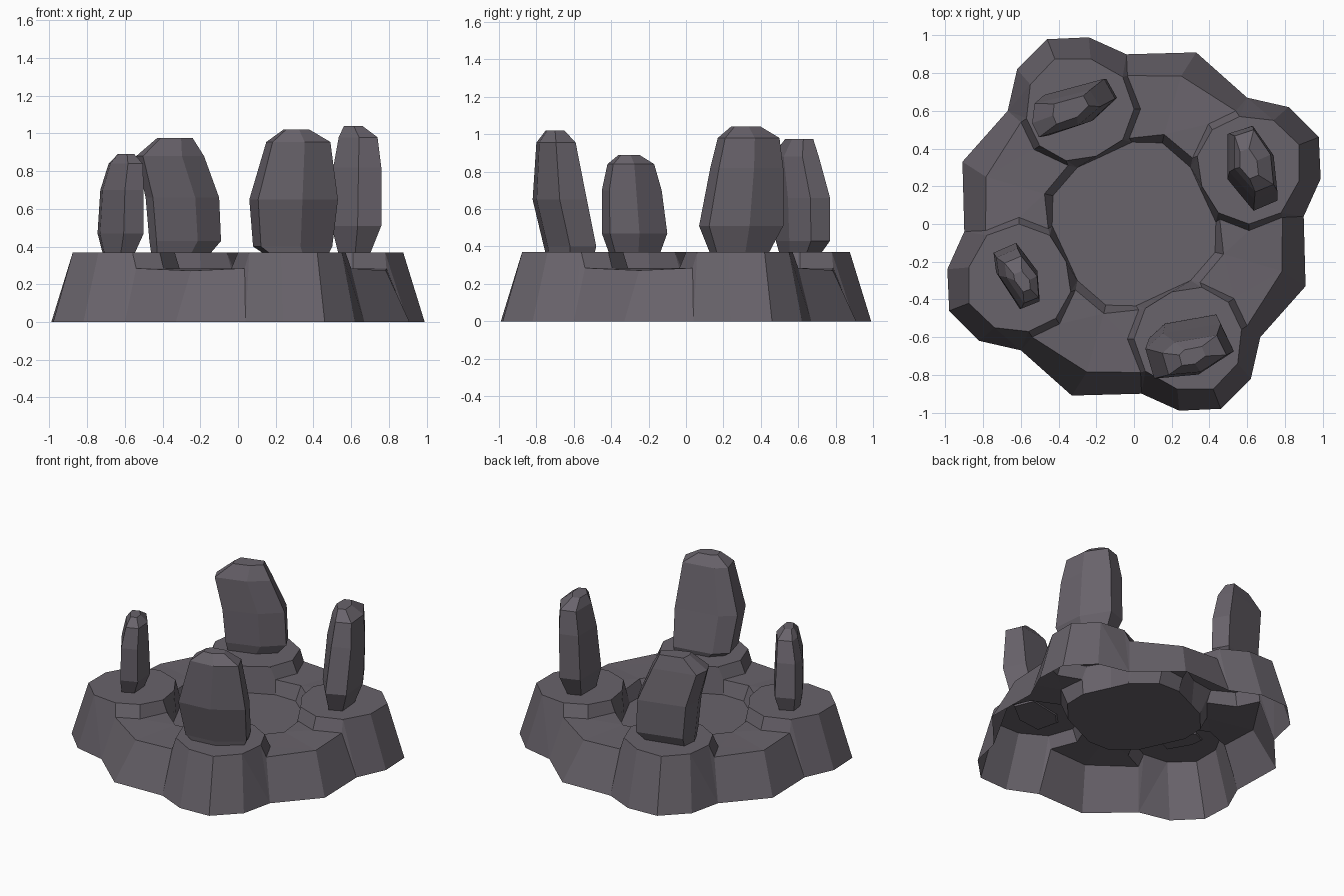
import bpy, bmesh

if "Cube" in bpy.data.objects:
    bpy.data.objects.remove(bpy.data.objects["Cube"])

stone = bpy.data.materials.new("dark_stone")
stone.diffuse_color = (0.14, 0.125, 0.147, 1)
stone.use_nodes = True
stone.node_tree.nodes["Principled BSDF"].inputs["Base Color"].default_value = stone.diffuse_color


def finish(bm, name):
    mesh = bpy.data.meshes.new(name)
    bm.to_mesh(mesh)
    bm.free()
    mesh.materials.append(stone)
    ob = bpy.data.objects.new(name, mesh)
    bpy.context.collection.objects.link(ob)
    return ob


# Base: one quarter (a raised pad plus the ledge after it), turned four times
PAD, LEDGE, PIT = 0.37, 0.285, 0.19
quarter = {}
for letter, z, pts in (
    ("O", 0, [(.82, .62), (.98, .46), (.99, .24), (.90, .04), (.91, -.33), (.67, -.60)]),
    ("P", PAD, [(.74, .55), (.876, .42), (.876, .23), (.78, .06), (.61, 0),
                (.447, .06), (.36, .20), (.336, .36), (.415, .50), (.56, .57)]),
    ("B", PIT, [(.434, .01), (.43, -.15), (.30, .30), (.35, .19)]),
):
    for i, (x, y) in enumerate(pts):
        quarter[letter + str(i)] = (x, y, z)
# pad foot and ledge points
for key, x, y in (("F3", .787, .035), ("F4", .61, -.035), ("F5", .455, .025), ("F7", .31, .35),
                  ("F8", .395, .53), ("F9", .54, .60), ("L1", .785, -.25), ("T1", .475, -.16)):
    quarter[key] = (x, y, LEDGE)
quarter["L1"] = (.785, -.25, .272)

# faces by part; a trailing n means the point belongs to the next quarter
outer_wall = ["O0 O1 P1 P0", "O1 O2 P2 P1", "O2 O3 P3 P2", "O3 F3 P3", "O3 O4 L1 F3",
              "O4 O5 F9n L1", "O5 O0n P0n", "O5 P0n P9n", "F9n O5 P9n"]
pad_top = ["P0 P1 P2 P3 P4 P5 P6 P7 P8 P9"]
pad_wall = ["P3 F3 F4 P4", "P4 F4 F5 P5", "P5 F5 B0", "P5 B0 B3 P6", "P6 B3 B2 P7",
            "P7 B2 F7", "P7 F7 F8 P8", "P8 F8 F9 P9"]
ledge = ["F3 F4 T1 L1", "F4 F5 T1", "L1 T1 F8n", "T1 F7n F8n", "L1 F8n F9n"]
pit_wall = ["F5 B0 B1 T1", "T1 B1 B2n F7n"]

bm = bmesh.new()
verts = {}
for k in range(4):
    for key, (x, y, z) in quarter.items():
        for _ in range(k):
            x, y = y, -x
        verts[key, k] = bm.verts.new((x, y, z))
for k in range(4):
    for face in outer_wall + pad_top + pad_wall + ledge + pit_wall:
        bm.faces.new([verts[n[:2], (k + n.endswith("n")) % 4] for n in face.split()])
floor = bm.faces.new([verts[n, k] for k in range(4) for n in ("B2", "B3", "B0", "B1")])
bmesh.ops.recalc_face_normals(bm, faces=bm.faces)
floor.normal_update()
if floor.normal.z < 0:
    bmesh.ops.reverse_faces(bm, faces=bm.faces)
finish(bm, "stone_base")


# Standing stones: a six-sided outline fitted to a box (x0, x1, y0, y1) at each height
def standing_stone(name, outline, levels):
    bm = bmesh.new()
    rings = []
    for z, x0, x1, y0, y1 in levels:
        rings.append([bm.verts.new(((x0 + x1) / 2 + u * (x1 - x0) / 2,
                                    (y0 + y1) / 2 + v * (y1 - y0) / 2, z)) for u, v in outline])
    n = len(outline)
    for a, b in zip(rings, rings[1:]):
        for i in range(n):
            j = (i + 1) % n
            bm.faces.new((a[i], a[j], b[j], b[i]))
    bm.faces.new(rings[0])
    bm.faces.new(rings[-1])
    bmesh.ops.recalc_face_normals(bm, faces=bm.faces)
    finish(bm, name)


standing_stone("front_stone",
               [(-1, .1), (-.6, .65), (.7, 1), (1, 0), (.2, -.85), (-.8, -1)],
               [(.36, .14, .48, -.75, -.49), (.40, .08, .50, -.76, -.48), (.65, .06, .53, -.82, -.53),
                (.955, .15, .49, -.80, -.59), (1.02, .24, .38, -.75, -.65)])
standing_stone("back_stone",
               [(-1, -.4), (-.93, .43), (.7, 1), (1, .3), (.35, -.5), (-.8, -1)],
               [(.36, -.46, -.15, .50, .72), (.43, -.47, -.09, .48, .77), (.66, -.49, -.10, .47, .77),
                (.88, -.54, -.18, .46, .71), (.975, -.43, -.24, .53, .68)])
standing_stone("right_stone",
               [(-.96, .8), (0, 1), (.85, .2), (1, -.76), (.07, -1), (-.96, -.25)],
               [(.36, .53, .70, .13, .44), (.51, .49, .76, .07, .52), (.82, .50, .76, .13, .52),
                (.98, .53, .74, .17, .50), (1.04, .56, .66, .24, .40)])
standing_stone("left_stone",
               [(-.96, .7), (0, 1), (.9, .15), (1, -.75), (.15, -1), (-.85, .1)],
               [(.36, -.72, -.55, -.41, -.14), (.47, -.75, -.50, -.45, -.10), (.70, -.735, -.50, -.45, -.13),
                (.84, -.69, -.505, -.42, -.17), (.89, -.64, -.55, -.36, -.25)])
